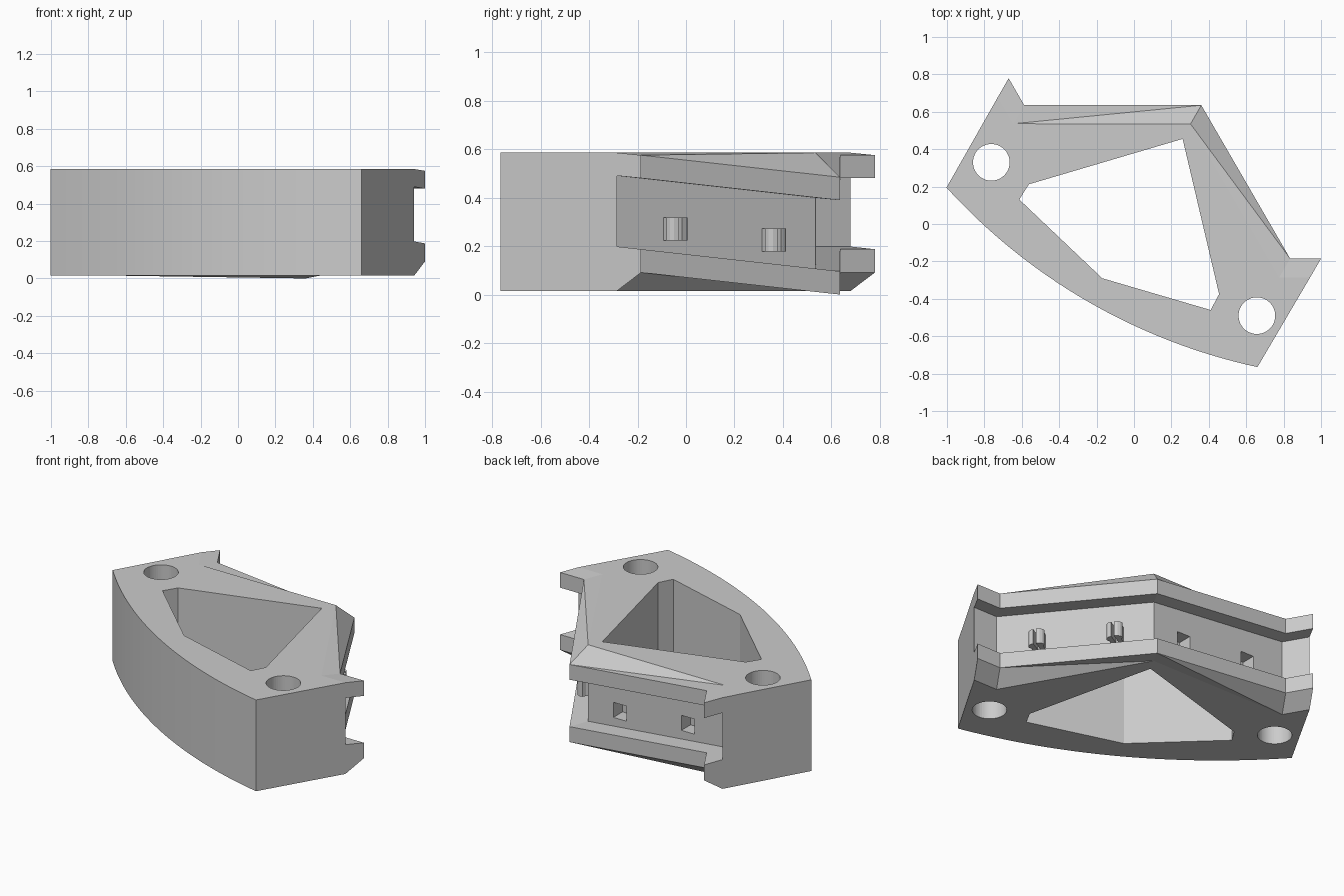
import bpy, bmesh, math
from mathutils import Vector

if "Cube" in bpy.data.objects:
    bpy.data.objects.remove(bpy.data.objects["Cube"], do_unlink=True)

grey = bpy.data.materials.new("plain_grey")
grey.use_nodes = True
colour = (0.6, 0.6, 0.6, 1)
grey.diffuse_color = colour
grey.node_tree.nodes["Principled BSDF"].inputs["Base Color"].default_value = colour

# The block is mirrored about a line at 60 degrees through its back corner
CORNER = Vector((0.36, 0.635))
AXIS = Vector((0.5, math.sqrt(0.75)))
BOTTOM, TOP, DROP = 0.015, 0.585, 0.091


def mirror(p):
    r = Vector(p) - CORNER
    return CORNER + 2 * r.dot(AXIS) * AXIS - r


def make_object(name, bm):
    bmesh.ops.recalc_face_normals(bm, faces=bm.faces)
    mesh = bpy.data.meshes.new(name)
    bm.to_mesh(mesh)
    bm.free()
    mesh.materials.append(grey)
    obj = bpy.data.objects.new(name, mesh)
    bpy.context.collection.objects.link(obj)
    return obj


def prism(name, points, z0, z1):
    bm = bmesh.new()
    face = bm.faces.new([bm.verts.new((p[0], p[1], z0)) for p in points])
    new = bmesh.ops.extrude_face_region(bm, geom=[face])["geom"]
    bmesh.ops.translate(bm, vec=(0, 0, z1 - z0),
                        verts=[g for g in new if isinstance(g, bmesh.types.BMVert)])
    return make_object(name, bm)


def cut(target, cutter):
    cutter.hide_render = True
    mod = target.modifiers.new("cut", "BOOLEAN")
    mod.operation = "DIFFERENCE"
    mod.solver = "EXACT"
    mod.object = cutter
    bpy.context.view_layer.objects.active = target
    bpy.ops.object.modifier_apply(modifier=mod.name)
    bpy.data.objects.remove(cutter, do_unlink=True)


# Rail paths in plan: lip edge and recessed channel wall
outer_half = [Vector((0.835, -0.185)), Vector((1.0, -0.185))]
inner_half = [Vector((0.777, -0.285)), Vector((0.942, -0.285))]
inner_corner = Vector((0.302, 0.535))


def full_path(middle, half):
    return [mirror(p) for p in reversed(half)] + [middle] + half


outer = full_path(CORNER, outer_half)
inner = full_path(inner_corner, inner_half)

# Rail section: on the lip edge or not, height, and whether it dips at the corner
section = [(False, BOTTOM, 0), (True, 0.091, 1), (True, 0.187, 1), (False, 0.198, 1),
           (False, 0.49, 1), (True, 0.48, 1), (True, 0.575, 1), (False, TOP, 0)]

# Body with both rails
bm = bmesh.new()
grid = []
for i in range(5):
    dip = DROP if i == 2 else 0
    grid.append([bm.verts.new((*(outer if lip else inner)[i], z - dip * dips))
                 for lip, z, dips in section])
for i in range(4):
    a, b = grid[i], grid[i + 1]
    for k in range(len(section) - 1):
        if section[k][0] and not section[k + 1][0]:
            bm.faces.new((a[k], b[k], a[k + 1]))
            bm.faces.new((b[k], b[k + 1], a[k + 1]))
        else:
            bm.faces.new((a[k], b[k], b[k + 1]))
            bm.faces.new((a[k], b[k + 1], a[k + 1]))

# Curved front wall
right = Vector((0.66, -0.765))
left = mirror(right)
half_chord = (right - left).length / 2
sag = 0.15
radius = (half_chord ** 2 + sag ** 2) / (2 * sag)
centre = (left + right) / 2 + AXIS * (radius - sag)
spread = math.asin(half_chord / radius)
side = (right - left).normalized()
arc = []
for i in range(33):
    t = spread * (1 - i / 16)
    arc.append(centre + radius * (math.sin(t) * side - math.cos(t) * AXIS))
low = [bm.verts.new((*p, BOTTOM)) for p in arc]
high = [bm.verts.new((*p, TOP)) for p in arc]
for i in range(32):
    bm.faces.new((low[i], low[i + 1], high[i + 1], high[i]))

# Top, bottom and the two end faces
bm.faces.new([row[-1] for row in grid] + high)
bm.faces.new([row[0] for row in grid] + low)
bm.faces.new(grid[-1] + [high[0], low[0]])
bm.faces.new(grid[0] + [high[-1], low[-1]])
body = make_object("body", bm)

# Central opening
e, f = Vector((0.455, -0.375)), Vector((0.41, -0.46))
opening = [(0.26, 0.455), e, f, (-0.17, -0.29), mirror(f), mirror(e)]
cut(body, prism("opening_cutter", opening, -0.2, 0.8))

# Round through holes
bolt = Vector((0.657, -0.49))
for c in (bolt, mirror(bolt)):
    ring = [(c.x + 0.098 * math.cos(math.tau * i / 48),
             c.y + 0.098 * math.sin(math.tau * i / 48)) for i in range(48)]
    cut(body, prism("bolt_hole_cutter", ring, -0.2, 0.8))

# Sockets in the back wall, split clips on the right-hand wall
along = Vector((AXIS.x, -AXIS.y))
out = Vector((AXIS.y, AXIS.x))
prong = [(0.008, -0.02), (0.008, 0.08), (0.028, 0.076), (0.042, 0.064),
         (0.049, 0.048), (0.036, 0.028), (0.036, -0.02)]
for n, (dist, z) in enumerate([(0.22, 0.225), (0.69, 0.27)], 1):
    x = inner_corner.x - dist
    box = [(x - 0.045, 0.445), (x + 0.045, 0.445), (x + 0.045, 0.56), (x - 0.045, 0.56)]
    cut(body, prism("socket_cutter", box, z - 0.047, z + 0.047))
    base = inner_corner + along * dist
    for sign, word in ((1, "front"), (-1, "back")):
        pts = [base + along * s * sign + out * t for s, t in prong]
        prism(f"clip_{n}_{word}_prong", pts, z - 0.047, z + 0.047)
